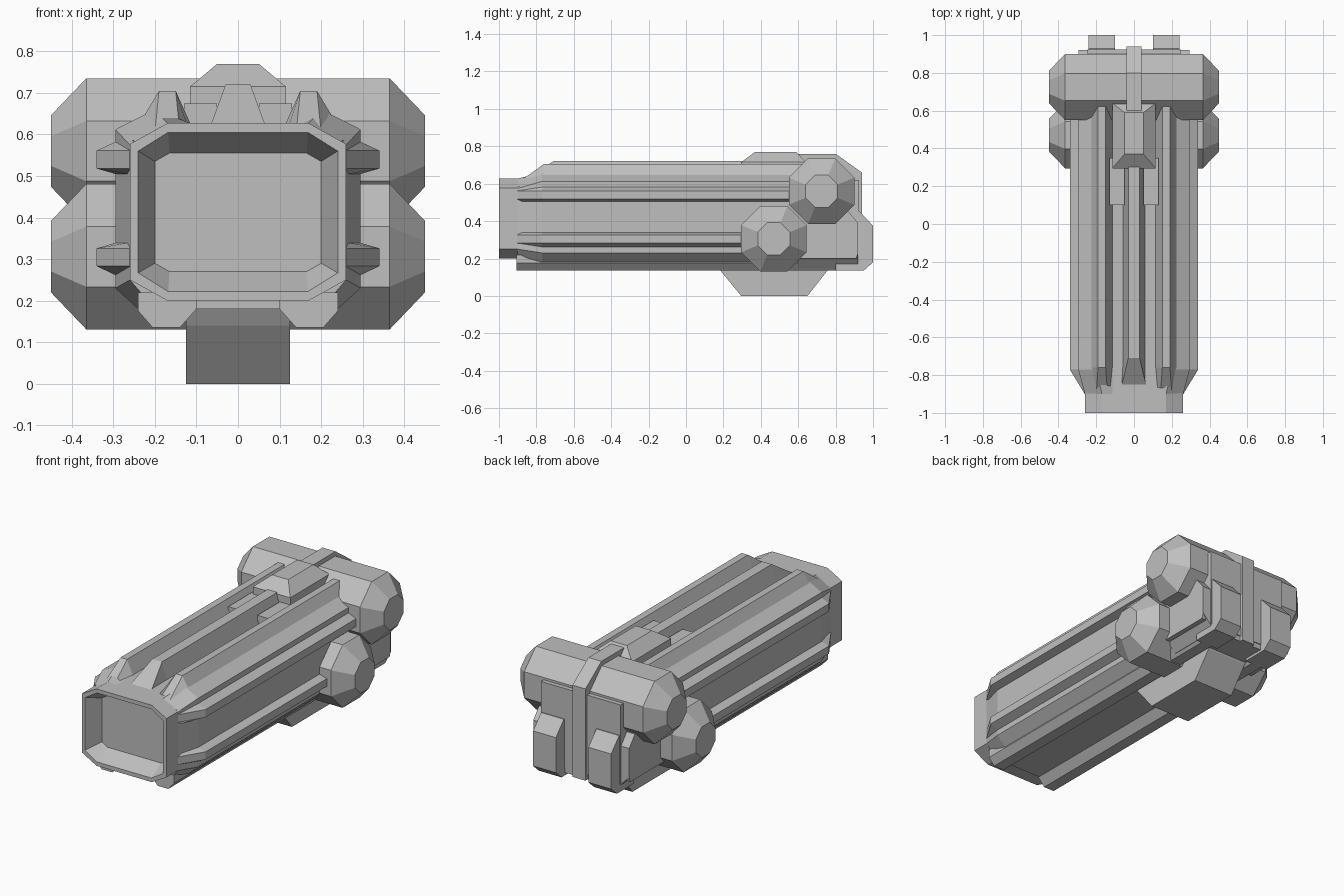
import bpy, bmesh, math

cube = bpy.data.objects.get("Cube")
if cube:
    bpy.data.objects.remove(cube, do_unlink=True)

grey = bpy.data.materials.new("mid_grey")
grey.use_nodes = True
colour = (0.52, 0.52, 0.52, 1)
grey.diffuse_color = colour
grey.node_tree.nodes["Principled BSDF"].inputs["Base Color"].default_value = colour


def loft(name, rings):
    """Bridge equal-length rings of points and cap both ends."""
    bm = bmesh.new()
    loops = [[bm.verts.new(p) for p in ring] for ring in rings]
    n = len(loops[0])
    for a, b in zip(loops, loops[1:]):
        for i in range(n):
            j = (i + 1) % n
            bm.faces.new((a[i], a[j], b[j], b[i]))
    bm.faces.new(loops[0][::-1])
    bm.faces.new(loops[-1])
    bmesh.ops.recalc_face_normals(bm, faces=bm.faces)
    mesh = bpy.data.meshes.new(name)
    bm.to_mesh(mesh)
    bm.free()
    mesh.materials.append(grey)
    obj = bpy.data.objects.new(name, mesh)
    bpy.context.collection.objects.link(obj)
    return obj


def along_y(name, sections):
    """Sections are (y, xz profile) pairs."""
    return loft(name, [[(x, y, z) for x, z in prof] for y, prof in sections])


def along_x(name, x0, x1, profile):
    return loft(name, [[(x, y, z) for y, z in profile] for x in (x0, x1)])


def pair(name, sections):
    """Build a part on the left and its mirror on the right."""
    for side, s in (("left", 1), ("right", -1)):
        along_y(f"{side}_{name}", [(y, [(s * x, z) for x, z in p]) for y, p in sections])


def symmetric(half):
    return half + [(-x, z) for x, z in reversed(half)]


def chamfered(w, z0, z1, cx, cz):
    return symmetric([(w - cx, z0), (w, z0 + cz), (w, z1 - cz), (w - cx, z1)])


def box(x0, x1, z0, z1):
    return [(x0, z0), (x1, z0), (x1, z1), (x0, z1)]


# Front mouth with a tapered recess
rim = chamfered(0.26, 0.2, 0.627, 0.09, 0.05)
along_y("front_mouth", [
    (-0.7, rim), (-1, rim),
    (-1, chamfered(0.24, 0.222, 0.605, 0.072, 0.045)),
    (-0.91, chamfered(0.2, 0.27, 0.555, 0.035, 0.02))])

# Long body shell, flaring behind the mouth
nose = symmetric([(0.2, 0.18), (0.26, 0.25), (0.26, 0.575), (0.17, 0.627), (0.115, 0.627)])
full = symmetric([(0.24, 0.18), (0.295, 0.23), (0.295, 0.612), (0.2, 0.66), (0.115, 0.627)])
along_y("body_shell", [(-0.9, nose), (-0.77, full), (0.72, full)])

# Ribs on top
along_y("centre_top_rib", [
    (-0.85, symmetric([(0.065, 0.6), (0.064, 0.627)])),
    (-0.71, symmetric([(0.065, 0.6), (0.03, 0.72)])),
    (0.33, symmetric([(0.065, 0.6), (0.03, 0.72)]))])
rib = [(0.115, 0.6), (0.115, 0.627), (0.15, 0.705), (0.19, 0.705), (0.235, 0.63), (0.235, 0.6)]
rib_nose = [(0.115, 0.57), (0.115, 0.6), (0.14, 0.605), (0.2, 0.605), (0.255, 0.575), (0.25, 0.55)]
pair("top_rib", [(-0.9, rib_nose), (-0.76, rib), (0.63, rib)])

# Ribs on the sides, mirrored above and below the middle height
for level, s in (("upper", 1), ("lower", -1)):
    def rib_at(x_in, x_out):
        return [(x, 0.422 + s * h) for x, h in
                ((x_in, 0.08), (x_out, 0.096), (x_out, 0.139), (x_in, 0.165))]
    pair(f"{level}_side_rib", [
        (-0.9, rib_at(0.25, 0.261)), (-0.77, rib_at(0.285, 0.34)), (0.6, rib_at(0.285, 0.34))])

# Rails underneath
rail = [(0.1, 0.22), (0.1, 0.18), (0.14, 0.135), (0.205, 0.135), (0.24, 0.175), (0.24, 0.22)]
pair("bottom_rail", [(-0.905, rail), (0.93, rail)])

# Transverse eight-sided drums with tapered ends
def drum(name, cy, cz):
    rings = []
    for x, apothem in ((-0.45, 0.086), (-0.365, 0.175), (0.365, 0.175), (0.45, 0.086)):
        r = apothem / math.cos(math.pi / 8)
        angles = [math.pi / 8 + i * math.pi / 4 for i in range(8)]
        rings.append([(x, cy + r * math.cos(a), cz + r * math.sin(a)) for a in angles])
    loft(name, rings)


drum("upper_drum", 0.725, 0.56)
drum("lower_drum", 0.47, 0.306)

# Top hump with sloped sides, and the two low blocks before it
def rect(w, y0, y1, z):
    return [(-w, y0, z), (w, y0, z), (w, y1, z), (-w, y1, z)]


loft("top_hump", [rect(0.115, 0.295, 0.64, 0.6), rect(0.115, 0.295, 0.64, 0.715),
                  rect(0.05, 0.37, 0.59, 0.77)])
pair("top_block", [(0.1, box(0.05, 0.13, 0.6, 0.675)), (0.35, box(0.05, 0.13, 0.6, 0.675))])

# Rear block, plate, strap and boxes
along_x("rear_block", -0.295, 0.295,
        [(0.6, 0.2), (0.91, 0.2), (0.92, 0.23), (0.92, 0.39), (0.87, 0.45), (0.6, 0.45)])
along_y("rear_underside", [(y, symmetric([(0.22, 0.15), (0.295, 0.23)])) for y in (0.6, 0.92)])
along_y("rear_plate", [(y, box(-0.245, 0.245, 0.18, 0.62)) for y in (0.7, 0.925)])
along_x("rear_strap", -0.04, 0.04,
        [(0.6, 0.6), (0.6, 0.76), (0.8, 0.76), (0.94, 0.66), (0.94, 0.15), (0.8, 0.15)])
for side, s in (("left", 1), ("right", -1)):
    along_x(f"{side}_rear_box", s * 0.1, s * 0.24,
            [(0.8, 0.135), (0.95, 0.135), (1, 0.18), (1, 0.375), (0.93, 0.45), (0.8, 0.45)])

# Foot underneath
along_x("bottom_foot", -0.125, 0.125,
        [(0.15, 0.19), (0.18, 0.14), (0.295, 0), (0.65, 0), (0.76, 0.14), (0.79, 0.19)])
